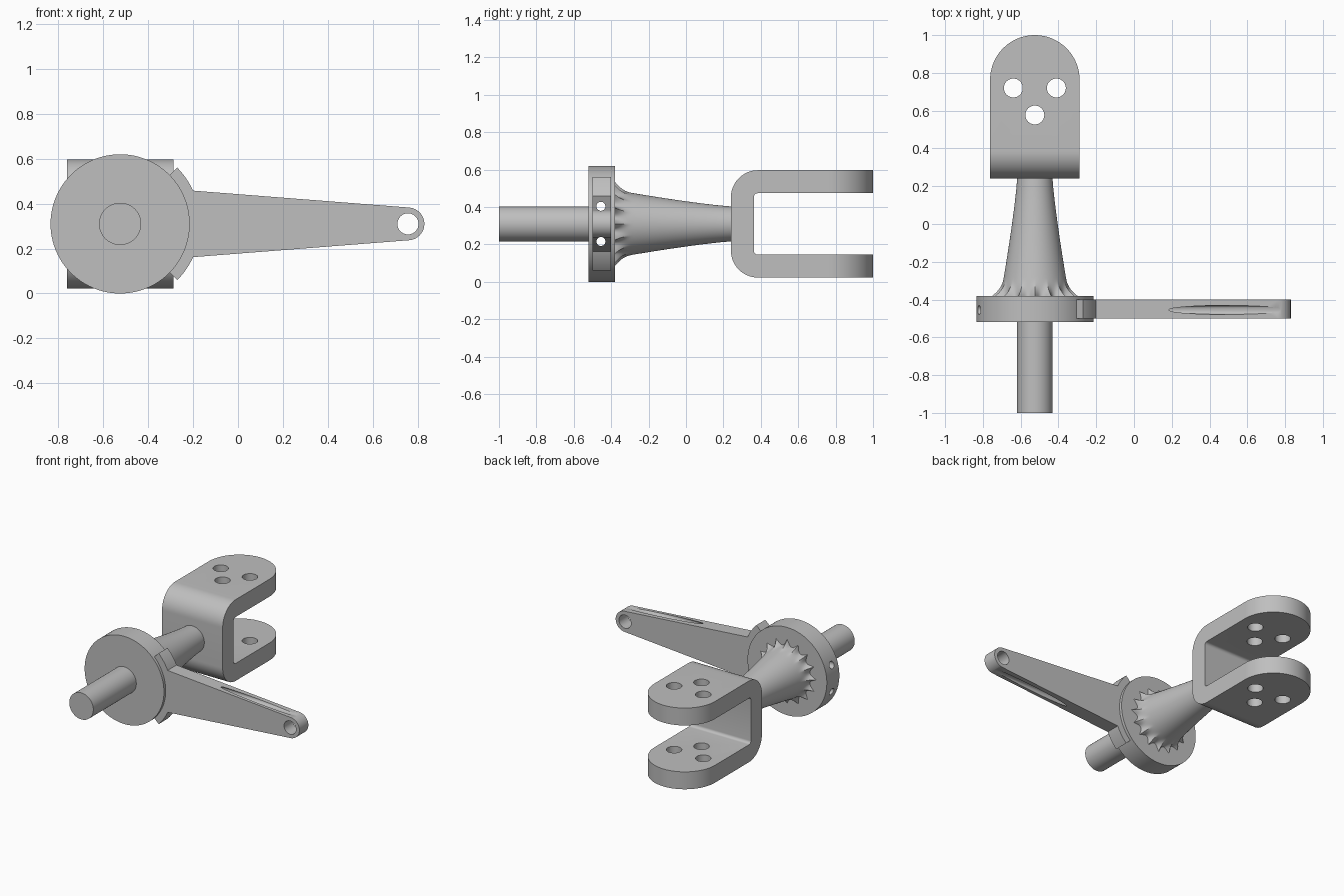
import bpy, bmesh
from math import sin, cos, pi, radians
from mathutils import Vector

if "Cube" in bpy.data.objects:
    bpy.data.objects.remove(bpy.data.objects["Cube"])

CX, CZ = -0.525, 0.31      # main axis of the spindle

steel = bpy.data.materials.new("plain grey steel")
GREY = (0.52, 0.52, 0.52, 1)
steel.use_nodes = True
steel.diffuse_color = GREY
steel.node_tree.nodes["Principled BSDF"].inputs["Base Color"].default_value = GREY


def finish(name, bm):
    bmesh.ops.recalc_face_normals(bm, faces=bm.faces)
    mesh = bpy.data.meshes.new(name)
    bm.to_mesh(mesh)
    bm.free()
    mesh.materials.append(steel)
    obj = bpy.data.objects.new(name, mesh)
    bpy.context.collection.objects.link(obj)
    return obj


def arc(cu, cv, r, a0, a1, n=16):
    return [(cu + r * cos(radians(a0 + (a1 - a0) * i / n)),
             cv + r * sin(radians(a0 + (a1 - a0) * i / n))) for i in range(n + 1)]


def prism(name, outline, axis, lo, hi):
    """Extrude a flat outline along the given axis from lo to hi."""
    place = {"x": lambda u, v, d: (d, u, v),
             "y": lambda u, v, d: (u, d, v),
             "z": lambda u, v, d: (u, v, d)}[axis]
    bm = bmesh.new()
    face = bm.faces.new([bm.verts.new(place(u, v, lo)) for u, v in outline])
    out = bmesh.ops.extrude_face_region(bm, geom=[face])
    verts = [g for g in out["geom"] if isinstance(g, bmesh.types.BMVert)]
    bmesh.ops.translate(bm, verts=verts, vec=Vector(place(0, 0, hi - lo)))
    return finish(name, bm)


def rod(name, cu, cv, r, axis, lo, hi, n=64):
    return prism(name, arc(cu, cv, r, 0, 360, n)[:-1], axis, lo, hi)


def activate(obj):
    bpy.ops.object.select_all(action="DESELECT")
    obj.select_set(True)
    bpy.context.view_layer.objects.active = obj


def cut(obj, tools, operation="DIFFERENCE"):
    activate(obj)
    for tool in tools:
        mod = obj.modifiers.new("cut", "BOOLEAN")
        mod.operation, mod.object, mod.solver = operation, tool, "EXACT"
        bpy.ops.object.modifier_apply(modifier=mod.name)


def smooth(obj):
    activate(obj)
    bpy.ops.object.shade_smooth_by_angle(angle=radians(30))


# Shaft and hub disc
shaft = rod("shaft", CX, CZ, 0.094, "y", -1.0, -0.5)
disc = rod("hub_disc", CX, CZ, 0.31, "y", -0.52, -0.38, 96)

# Lever arm with a curved foot that clasps the disc
TIP = 0.757
outline = (arc(TIP, CZ, 0.073, -85.4, 85.4, 24)
           + arc(CX, CZ, 0.357, 24.5, 44.5, 10)
           + arc(CX, CZ, 0.3, 44.5, -44.5, 30)
           + arc(CX, CZ, 0.357, -44.5, -24.5, 10))
arm = prism("lever_arm", outline, "y", -0.5, -0.4)

# Two long drillings through disc and arm, and the eye at the arm tip
drills = [rod("drill", -0.455, CZ + s * 0.094, 0.024, "x", -1, 1.2, 32) for s in (1, -1)]
eye = rod("eye_cutter", TIP, CZ, 0.047, "y", -0.6, -0.3, 48)
cut(disc, drills)
cut(arm, drills + [eye])

# Flared neck with a scalloped root of pointed ribs
RIBS, SIDES, ROWS = 16, 192, 40
bm = bmesh.new()
rings = []
for j in range(ROWS + 1):
    t = (j / ROWS) ** 0.6
    y = 0.26 - 0.645 * t
    flare = max(0, (t - 0.84) / 0.16) ** 2.5
    ring = []
    for i in range(SIDES):
        a = 2 * pi * i / SIDES
        rib = (1 - abs(sin(RIBS * a / 2))) ** 1.2
        r = 0.092 + 0.09 * t ** 1.25 + flare * 0.05 * rib
        ring.append(bm.verts.new((CX + r * cos(a), y, CZ + r * sin(a))))
    rings.append(ring)
for a, b in zip(rings, rings[1:]):
    for i in range(SIDES):
        k = (i + 1) % SIDES
        bm.faces.new((a[i], a[k], b[k], b[i]))
bm.faces.new(rings[0])
bm.faces.new(rings[-1])
neck = finish("flared_neck", bm)

# Fork: bent strap, rounded at the ends, with three holes in each cheek
W, H, T, BACK, BEND = 0.237, 0.287, 0.123, 0.24, 0.145
top, bot, inner = CZ + H, CZ - H, 0.02
strap = ([(1.1, top)] + arc(BACK + BEND, top - BEND, BEND, 90, 180)
         + arc(BACK + BEND, bot + BEND, BEND, 180, 270) + [(1.1, bot), (1.1, bot + T)]
         + arc(BACK + T + inner, bot + T + inner, inner, 270, 180, 6)
         + arc(BACK + T + inner, top - T - inner, inner, 180, 90, 6) + [(1.1, top - T)])
fork = prism("fork", strap, "x", CX - W, CX + W)
plan = [(CX - W - 0.1, 0.1), (CX + W + 0.1, 0.1), (CX + W + 0.1, 0.5), (CX + W, 0.5)]
plan += arc(CX, 1 - W, W, 0, 180, 48) + [(CX - W, 0.5), (CX - W - 0.1, 0.5)]
envelope = prism("fork_envelope", plan, "z", -0.2, 0.9)
holes = [rod("hole_cutter", CX + dx, y, 0.05, "z", -0.2, 0.9, 48)
         for dx, y in ((-0.114, 0.72), (0.114, 0.72), (0, 0.577))]
cut(fork, [envelope], "INTERSECT")
cut(fork, holes)

for tool in drills + holes + [eye, envelope]:
    bpy.data.objects.remove(tool)
for part in (shaft, disc, arm, neck, fork):
    smooth(part)
